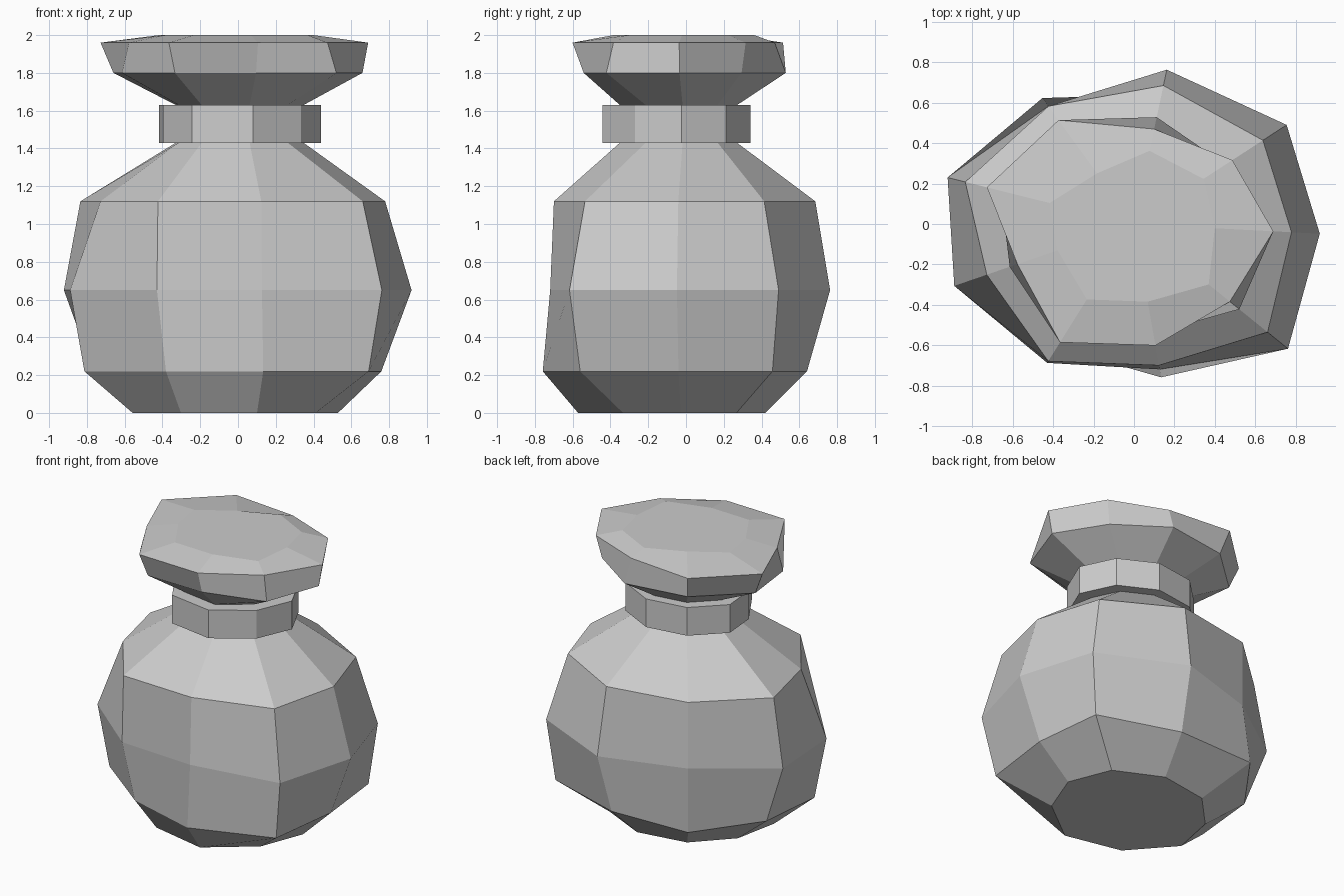
import bpy
import math

if "Cube" in bpy.data.objects:
    bpy.data.objects.remove(bpy.data.objects["Cube"])

# Uneven nine-sided plan shared by every ring (degrees)
ANGLES = [-3, 33, 78, 126, 166, 199, 238, 280, 321]

grey = bpy.data.materials.new("stone grey")
grey.diffuse_color = (0.6, 0.6, 0.6, 1)
grey.use_nodes = True
grey.node_tree.nodes["Principled BSDF"].inputs["Base Color"].default_value = grey.diffuse_color


def lathe(name, rings, cap_bottom=False, cap_top=False):
    """Skin a stack of (height, radii) rings with flat quads."""
    n = len(ANGLES)
    verts = [(r * math.cos(math.radians(a)), r * math.sin(math.radians(a)), z)
             for z, radii in rings for a, r in zip(ANGLES, radii)]
    faces = []
    for k in range(len(rings) - 1):
        for i in range(n):
            j = (i + 1) % n
            faces.append((k * n + i, k * n + j, (k + 1) * n + j, (k + 1) * n + i))
    if cap_bottom:
        faces.append(tuple(reversed(range(n))))
    if cap_top:
        faces.append(tuple(range((len(rings) - 1) * n, len(rings) * n)))
    mesh = bpy.data.meshes.new(name)
    mesh.from_pydata(verts, [], faces)
    mesh.materials.append(grey)
    obj = bpy.data.objects.new(name, mesh)
    bpy.context.collection.objects.link(obj)
    return obj


def scaled(radii, f):
    return [r * f for r in radii]


# Collar outline; the body and lip meet it at narrower copies of it
collar = [.44, .39, .35, .37, .43, .42, .46, .45, .43]
throat_low = scaled(collar, 0.79)
throat_high = scaled(collar, 0.79)

# Bulging body
lathe("body", [
    (0.00, [.53, .49, .43, .45, .51, .59, .57, .58, .53]),
    (0.22, [.76, .84, .655, .77, .79, .86, .72, .77, .89]),
    (0.65, [.92, .90, .78, .72, .95, .94, .81, .73, .98]),
    (1.12, [.78, .76, .70, .72, .86, .77, .80, .71, .85]),
    (1.43, throat_low),
], cap_bottom=True)

# Collar band with its lower and upper ledges
lathe("neck_collar", [
    (1.43, throat_low), (1.43, collar), (1.63, collar), (1.63, throat_high),
])

# Flared lip with bevelled, closed top
lathe("lip", [
    (1.63, throat_high),
    (1.80, [.66, .54, .54, .57, .68, .65, .63, .55, .67]),
    (1.96, [.69, .58, .48, .635, .75, .61, .69, .61, .61]),
    (2.00, [.40, .41, .37, .31, .43, .40, .44, .39, .475]),
], cap_top=True)
